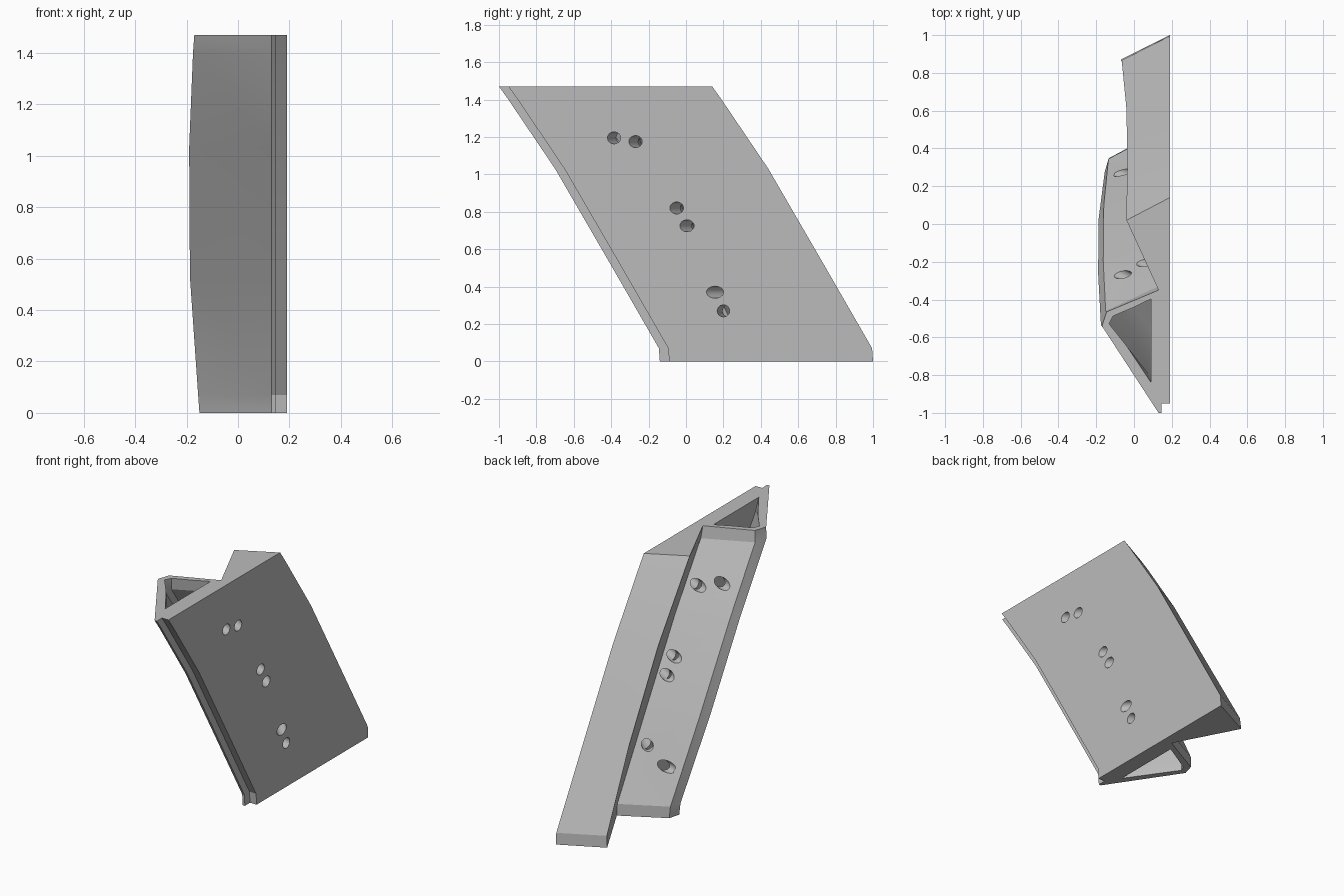
import bpy, bmesh, math
from mathutils import Vector

cube = bpy.data.objects.get("Cube")
if cube:
    bpy.data.objects.remove(cube, do_unlink=True)

grey = bpy.data.materials.new("light_grey")
grey.use_nodes = True
colour = (0.5, 0.5, 0.5, 1)
grey.diffuse_color = colour
grey.node_tree.nodes["Principled BSDF"].inputs["Base Color"].default_value = colour

# Each level: height, sweep in y, box corner, rear box corner, notch, wedge tip
levels = [
    (0.00, 0.86, (-.15, -.58), (-.13, -.51), (.13, -.37), (-.07, .01)),
    (0.07, 0.855, (-.155, -.58), (-.135, -.51), (.13, -.37), (-.065, .01)),
    (0.53, 0.59, (-.187, -.56), (-.16, -.49), (.13, -.375), (-.04, .02)),
    (1.03, 0.30, (-.19, -.56), (-.163, -.495), (.13, -.38), (-.035, .02)),
    (1.40, 0.05, (-.175, -.585), (-.15, -.51), (.13, -.38), (-.04, .02)),
    (1.47, 0.00, (-.17, -.54), (-.145, -.465), (.13, -.35), (-.04, .02)),
]


def outer_ring(corner, rear, notch, tip):
    lip = [(.19, -.95), (.145, -.95), (.145, -1), (.13, -1)]
    return lip + [corner, rear, notch, tip, (.19, .14)]


def cavity_ring(corner, rear, notch, tip):
    return [(.09, -.86), (corner[0] + .04, corner[1] + .01),
            (rear[0] + .035, rear[1] - .025), (.09, notch[1] - .055)]


def loft(name, rings):
    """Skin a stack of rings and cap both ends."""
    bm = bmesh.new()
    rows = [[bm.verts.new(p) for p in ring] for ring in rings]
    n = len(rows[0])
    for low, high in zip(rows, rows[1:]):
        for i in range(n):
            j = (i + 1) % n
            bm.faces.new((low[i], low[j], high[j], high[i]))
    bm.faces.new(rows[0])
    bm.faces.new(rows[-1])
    bmesh.ops.recalc_face_normals(bm, faces=bm.faces)
    mesh = bpy.data.meshes.new(name)
    bm.to_mesh(mesh)
    bm.free()
    obj = bpy.data.objects.new(name, mesh)
    bpy.context.collection.objects.link(obj)
    mesh.materials.append(grey)
    return obj


def swept(section, overshoot=0):
    rings = []
    for k, (z, sweep, *points) in enumerate(levels):
        if k == 0:
            z -= overshoot
        if k == len(levels) - 1:
            z += overshoot
        rings.append([(x, y + sweep, z) for x, y in section(*points)])
    return rings


def cut(target, cutter):
    cutter.hide_render = True
    mod = target.modifiers.new("cut", 'BOOLEAN')
    mod.operation = 'DIFFERENCE'
    mod.solver = 'EXACT'
    mod.object = cutter
    bpy.context.view_layer.objects.active = target
    bpy.ops.object.modifier_apply(modifier=mod.name)
    bpy.data.objects.remove(cutter, do_unlink=True)


# Swept body with a hollow box along one side
body = loft("swept_body", swept(outer_ring))
cut(body, loft("cavity_cutter", swept(cavity_ring, .05)))

# Paired holes: y on the flat face, height, then x and y on the rear face
holes = [(-.385, 1.195, -.055, -.27), (-.27, 1.175, .05, -.2),
         (-.05, .82, .07, .017), (.005, .725, .063, .085),
         (.155, .37, .073, .274), (.2, .27, -.05, .27)]
for y, z, rear_x, rear_y in holes:
    start, end = Vector((.19, y, z)), Vector((rear_x, rear_y, z))
    step = (end - start).normalized()
    start, end = start - step * .06, end + step * .05
    bpy.ops.mesh.primitive_cylinder_add(
        vertices=24, radius=.032, depth=(end - start).length,
        location=(start + end) / 2,
        rotation=step.to_track_quat('Z', 'Y').to_euler())
    drill = bpy.context.object
    drill.name = "hole_cutter"
    drill.data.materials.append(grey)
    cut(body, drill)

bpy.ops.object.select_all(action='DESELECT')
body.select_set(True)
bpy.context.view_layer.objects.active = body
bpy.ops.object.shade_smooth_by_angle(angle=math.radians(20))
